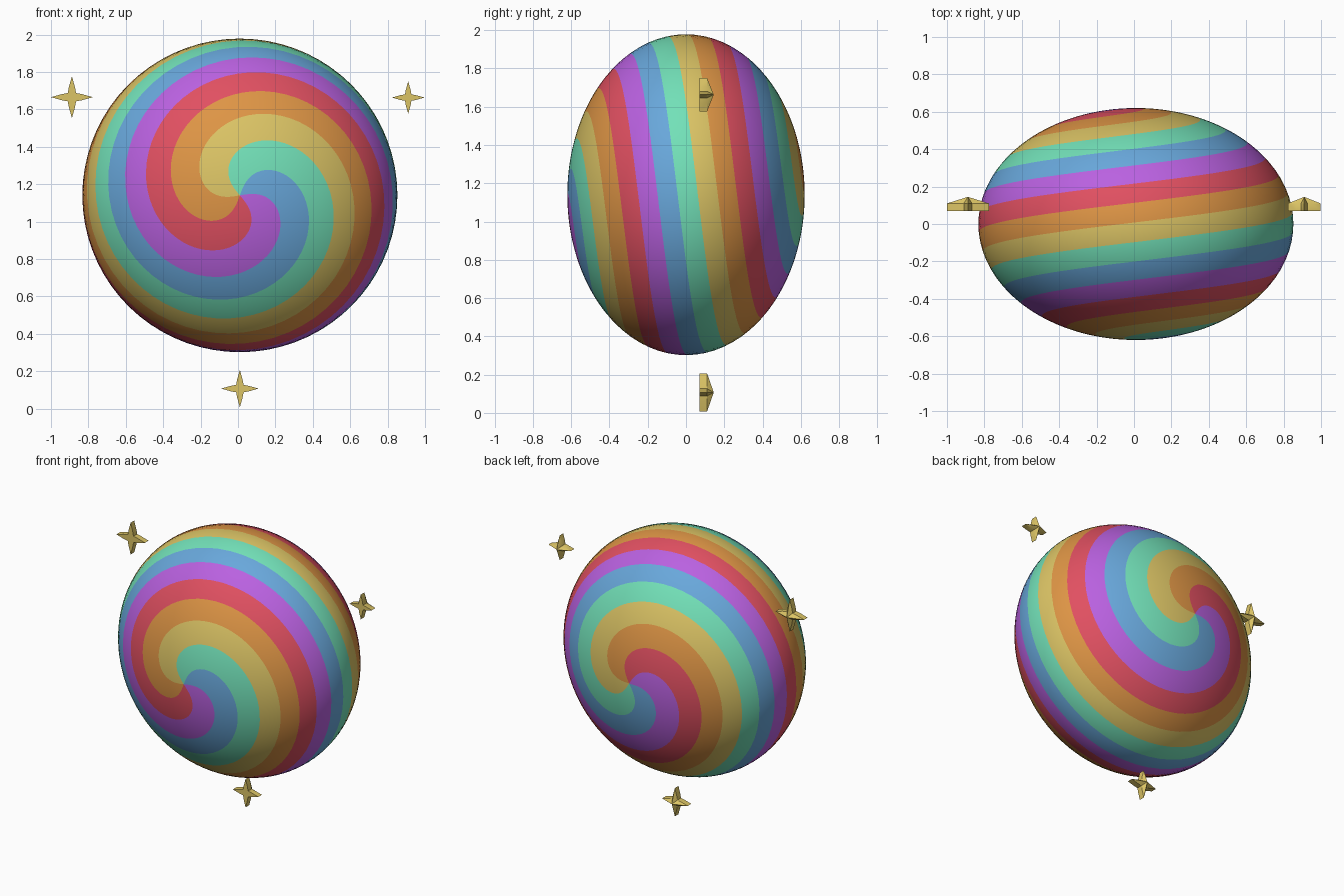
import bpy, bmesh, math

if "Cube" in bpy.data.objects:
    bpy.data.objects.remove(bpy.data.objects["Cube"])

def material(name, rgb):
    m = bpy.data.materials.new(name)
    m.diffuse_color = (*rgb, 1.0)
    m.use_nodes = True
    m.node_tree.nodes["Principled BSDF"].inputs["Base Color"].default_value = m.diffuse_color
    return m

# stripe colours, in order around the swirl
stripes = [
    material("orange", (0.73, 0.30, 0.06)),
    material("red", (0.75, 0.08, 0.12)),
    material("purple", (0.49, 0.12, 0.75)),
    material("blue", (0.14, 0.39, 0.71)),
    material("mint", (0.17, 0.75, 0.48)),
    material("yellow", (0.71, 0.55, 0.13)),
]
gold = stripes[5]

def finish(bm, name, mats, location, angle):
    bmesh.ops.recalc_face_normals(bm, faces=bm.faces)
    me = bpy.data.meshes.new(name)
    bm.to_mesh(me)
    bm.free()
    for m in mats:
        me.materials.append(m)
    ob = bpy.data.objects.new(name, me)
    ob.location = location
    bpy.context.collection.objects.link(ob)
    bpy.ops.object.select_all(action='DESELECT')
    ob.select_set(True)
    bpy.context.view_layer.objects.active = ob
    bpy.ops.object.shade_smooth_by_angle(angle=math.radians(angle))
    return ob

# angle of the orange edge at a polar angle from the front pole (degrees);
# the twist eases off towards both poles
def swirl(phi):
    def turn(p):
        return 6.3 * (math.hypot(p, 20) - 20)
    if phi <= 90:
        return 190 - turn(phi)
    return 190 - 2 * turn(90) + turn(180 - phi)

# candy ball: flattened sphere whose mesh columns follow the swirl
def candy_ball(rx, ry, rz, cols=72, rows=180):
    bm = bmesh.new()
    front = bm.verts.new((0, -ry, 0))
    back = bm.verts.new((0, ry, 0))
    rings = []
    for i in range(1, rows):
        phi = 180 * i / rows
        s, c = math.sin(math.radians(phi)), math.cos(math.radians(phi))
        ring = []
        for j in range(cols):
            t = math.radians(swirl(phi) + 360 * j / cols)
            ring.append(bm.verts.new((rx * s * math.cos(t), -ry * c, rz * s * math.sin(t))))
        rings.append(ring)
    for j in range(cols):
        k = (j + 1) % cols
        faces = [bm.faces.new((front, rings[0][j], rings[0][k])),
                 bm.faces.new((back, rings[-1][k], rings[-1][j]))]
        for a, b in zip(rings, rings[1:]):
            faces.append(bm.faces.new((a[j], b[j], b[k], a[k])))
        for f in faces:
            f.material_index = j * 6 // cols
    return finish(bm, "candy_ball", stripes, (0.01, 0, 1.14), 60)

candy_ball(0.842, 0.62, 0.838)

# sparkle: four-pointed star, flat in front and raised to a peak behind
def sparkle(name, x, z, r):
    bm = bmesh.new()
    outline = []
    for q in range(4):
        for turn, rad in ((0, 1.0), (17, 0.50), (45, 0.28), (73, 0.50)):
            a = math.radians(90 * q + turn)
            outline.append((r * rad * math.cos(a), r * rad * math.sin(a)))
    low = [bm.verts.new((px, 0, pz)) for px, pz in outline]
    high = [bm.verts.new((px, 0.04, pz)) for px, pz in outline]
    base = bm.verts.new((0, 0, 0))
    peak = bm.verts.new((0, 0.075, 0))
    n = len(outline)
    for i in range(n):
        k = (i + 1) % n
        bm.faces.new((low[i], low[k], high[k], high[i]))
        bm.faces.new((base, low[k], low[i]))
        bm.faces.new((peak, high[i], high[k]))
    return finish(bm, name, [gold], (x, 0.07, z), 30)

sparkle("left_sparkle", -0.888, 1.665, 0.112)
sparkle("right_sparkle", 0.91, 1.663, 0.087)
sparkle("bottom_sparkle", 0.01, 0.107, 0.1)
